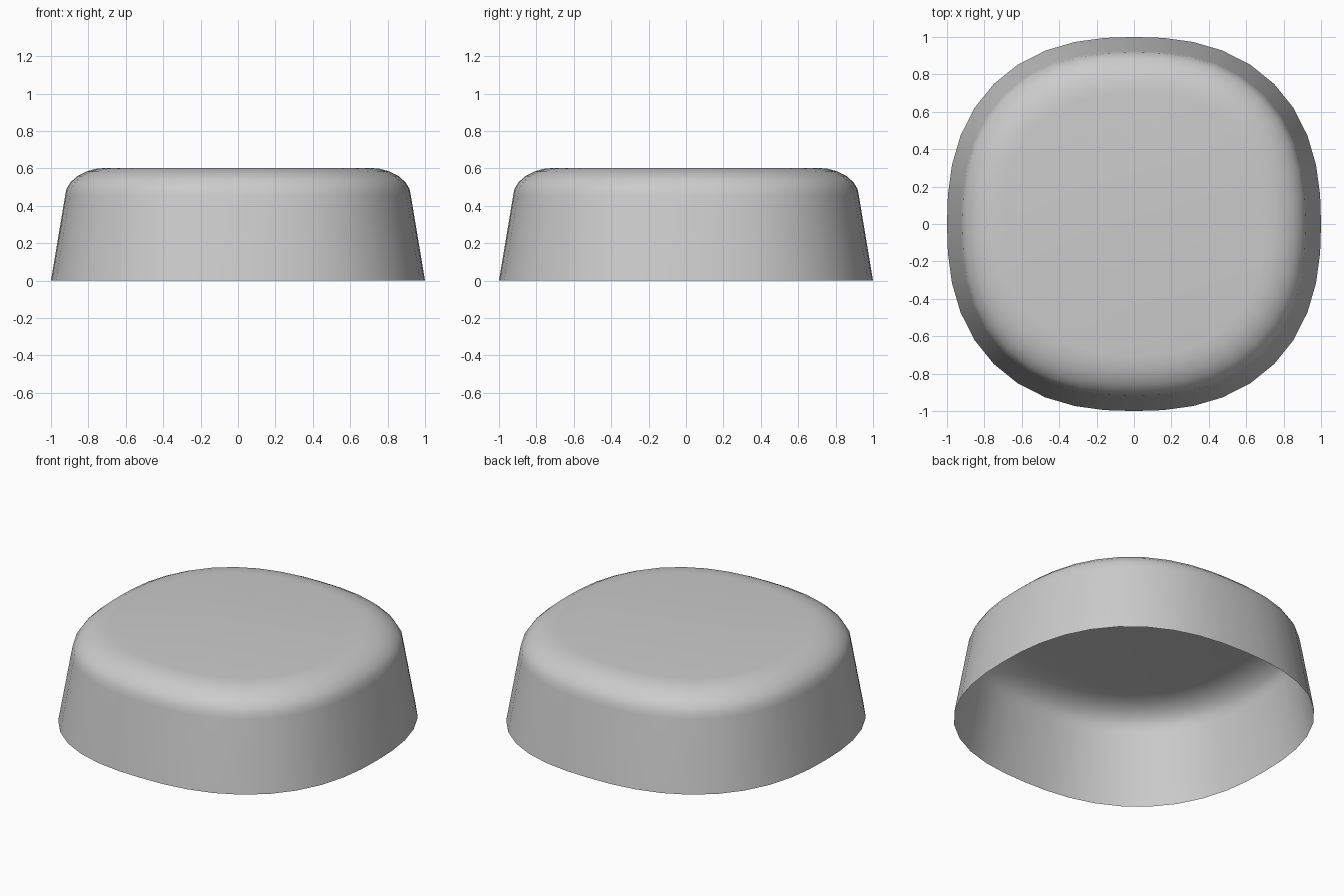
import bpy, bmesh, math

if "Cube" in bpy.data.objects:
    bpy.data.objects.remove(bpy.data.objects["Cube"])

SEGMENTS = 40      # sides around the rounded-square outline
POWER = 2.4        # squareness of the outline


def outline(scale, z):
    points = []
    for i in range(SEGMENTS):
        a = 2 * math.pi * i / SEGMENTS
        c, s = math.cos(a), math.sin(a)
        r = scale * (abs(c) ** POWER + abs(s) ** POWER) ** (-1 / POWER)
        points.append((r * c, r * s, z))
    return points


# Profile: leaning wall, then a rounded shoulder up to the flat top
profile = [(1.0, 0.0)]
for k in range(7):
    a = math.radians(15 * k)
    profile.append((0.70 + 0.225 * math.cos(a), 0.45 + 0.153 * math.sin(a)))

# Open-bottomed shell
bm = bmesh.new()
rings = [[bm.verts.new(p) for p in outline(s, z)] for s, z in profile]
for lower, upper in zip(rings, rings[1:]):
    for i in range(SEGMENTS):
        j = (i + 1) % SEGMENTS
        bm.faces.new((lower[i], lower[j], upper[j], upper[i]))

# Flat top
bm.faces.new(rings[-1])

mesh = bpy.data.meshes.new("rounded_cap")
bm.to_mesh(mesh)
bm.free()
cap = bpy.data.objects.new("rounded_cap", mesh)
bpy.context.collection.objects.link(cap)
bpy.context.view_layer.objects.active = cap
cap.select_set(True)
bpy.ops.object.shade_smooth_by_angle(angle=math.radians(40))
